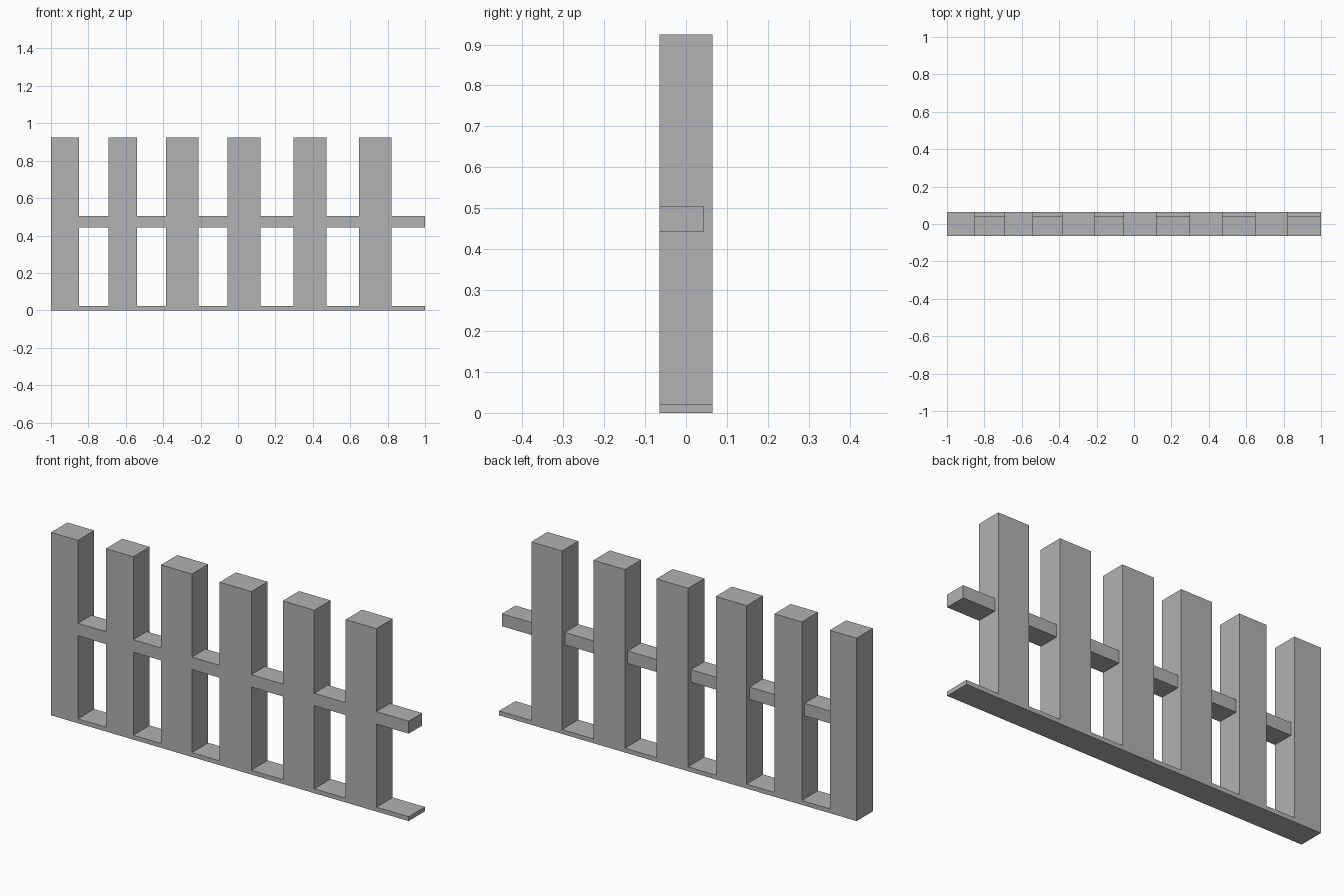
import bpy

cube = bpy.data.objects.get("Cube")
if cube:
    bpy.data.objects.remove(cube, do_unlink=True)

# Single plain grey
grey = bpy.data.materials.new("grey")
grey.use_nodes = True
colour = (0.445, 0.445, 0.445, 1)
grey.diffuse_color = colour
grey.node_tree.nodes["Principled BSDF"].inputs["Base Color"].default_value = colour

FRONT, BACK, RAIL_BACK = -0.065, 0.065, 0.043
BASE_TOP, RAIL_LOW, RAIL_HIGH, TOP = 0.022, 0.442, 0.505, 0.925


def box(name, x, y, z):
    """Flat-sided box between the (low, high) limits on each axis."""
    spans = (x, y, z)
    bpy.ops.mesh.primitive_cube_add(size=1, location=[(a + b) / 2 for a, b in spans])
    obj = bpy.context.object
    obj.name = name
    obj.scale = [b - a for a, b in spans]
    bpy.ops.object.transform_apply(location=False, rotation=False, scale=True)
    obj.data.materials.append(grey)
    return obj


# Base strip along the ground
box("base_strip", (-1, 1), (FRONT, BACK), (0, BASE_TOP))

# Upright posts, each followed by the rail piece that reaches the next post
posts = [(-1, -0.85), (-0.693, -0.54), (-0.385, -0.212),
         (-0.057, 0.12), (0.296, 0.472), (0.648, 0.82)]
rail_ends = [left for left, right in posts[1:]] + [1]

for i, ((left, right), rail_end) in enumerate(zip(posts, rail_ends), 1):
    box(f"post_{i}", (left, right), (FRONT, BACK), (BASE_TOP, TOP))
    box(f"rail_{i}", (right, rail_end), (FRONT, RAIL_BACK), (RAIL_LOW, RAIL_HIGH))
